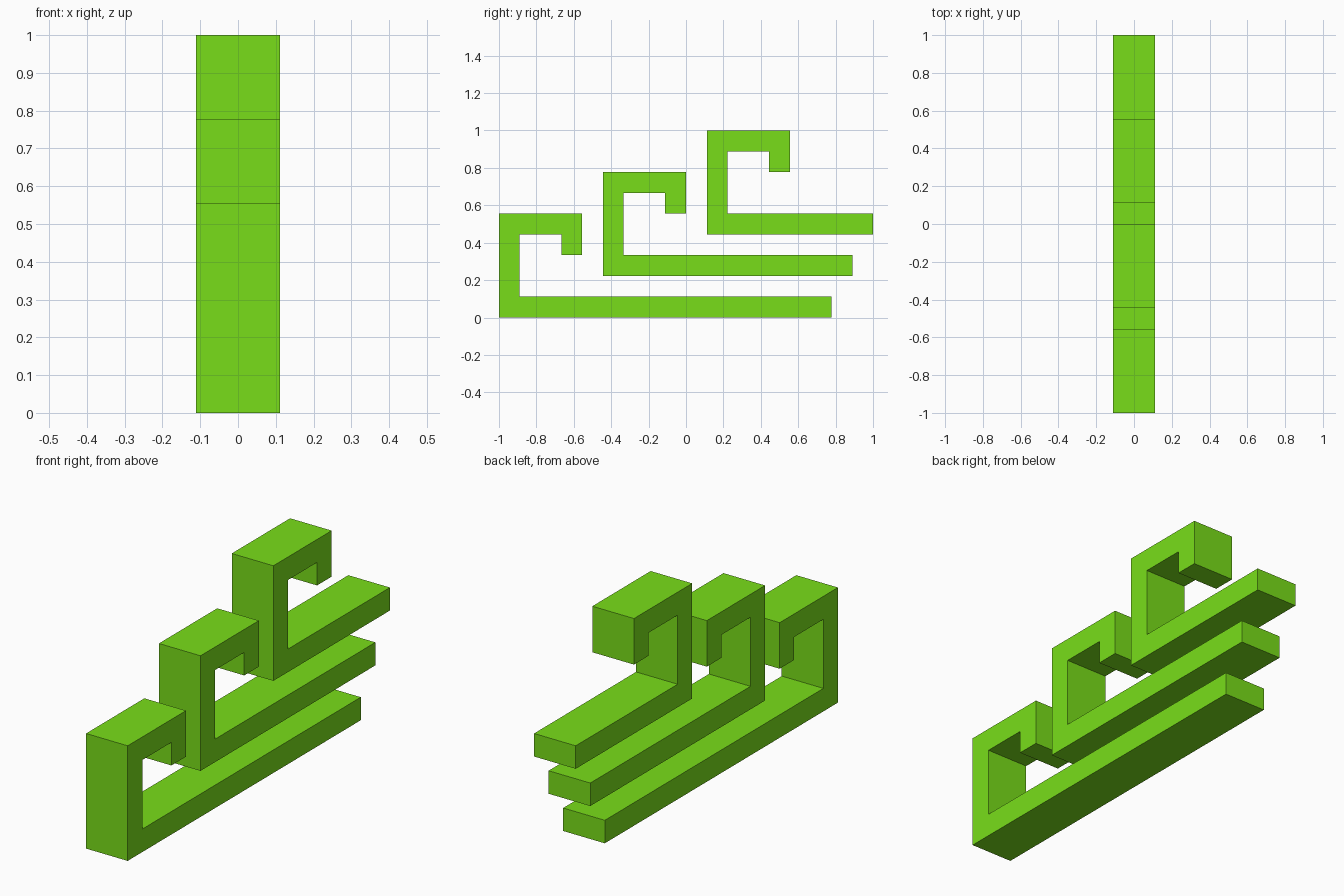
import bpy
import bmesh
from mathutils import Vector

if "Cube" in bpy.data.objects:
    bpy.data.objects.remove(bpy.data.objects["Cube"])

U = 1 / 9          # bar thickness, the module of the whole design
HALF_WIDTH = U     # half the depth along x

green = bpy.data.materials.new("green")
green.diffuse_color = (0.19, 0.73, 0.01, 1)
green.use_nodes = True
green.node_tree.nodes["Principled BSDF"].inputs["Base Color"].default_value = green.diffuse_color


def hook_bar(name, y, z, end):
    """Long bar with an upright and a hooked top; y, z, end are in modules."""
    profile = [
        (y, z), (end, z), (end, z + 1), (y + 1, z + 1),      # bottom bar
        (y + 1, z + 4), (y + 3, z + 4),                      # inside of hook
        (y + 3, z + 3), (y + 4, z + 3),                      # hook lip
        (y + 4, z + 5), (y, z + 5),                          # top
    ]
    bm = bmesh.new()
    face = bm.faces.new([bm.verts.new((-HALF_WIDTH, a * U, b * U)) for a, b in profile])
    result = bmesh.ops.extrude_face_region(bm, geom=[face], use_keep_orig=True)
    moved = [v for v in result["geom"] if isinstance(v, bmesh.types.BMVert)]
    bmesh.ops.translate(bm, verts=moved, vec=Vector((2 * HALF_WIDTH, 0, 0)))
    bmesh.ops.recalc_face_normals(bm, faces=bm.faces)
    mesh = bpy.data.meshes.new(name)
    bm.to_mesh(mesh)
    bm.free()
    mesh.materials.append(green)
    obj = bpy.data.objects.new(name, mesh)
    bpy.context.collection.objects.link(obj)
    return obj


# Three stepped hooks: each starts 5 modules back and 2 up, and ends 1 further
for i, name in enumerate(("lower_hook", "middle_hook", "upper_hook")):
    hook_bar(name, -9 + 5 * i, 2 * i, 7 + i)
